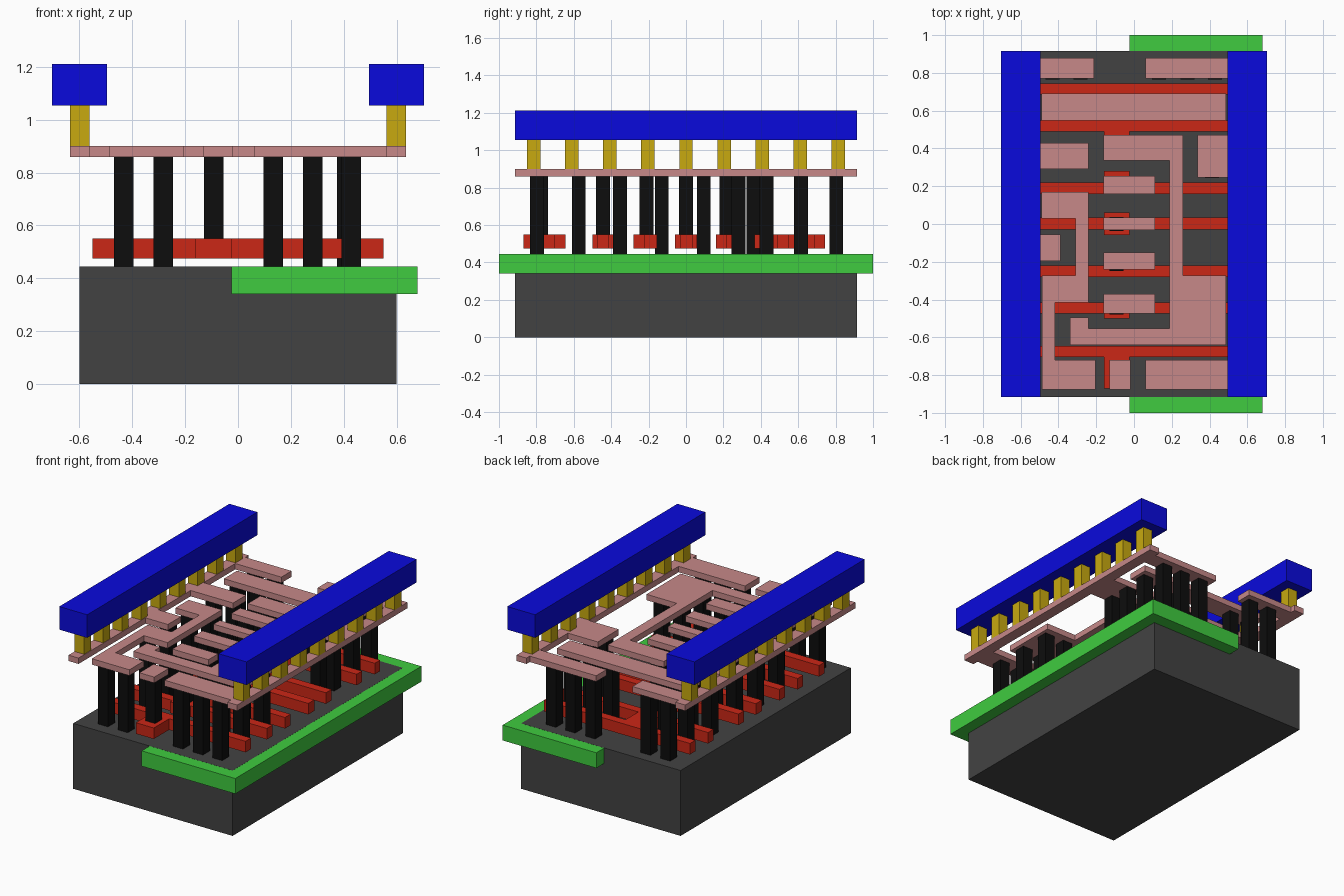
import bpy, bmesh

if "Cube" in bpy.data.objects:
    bpy.data.objects.remove(bpy.data.objects["Cube"])


def material(name, rgb):
    m = bpy.data.materials.new(name)
    m.diffuse_color = (*rgb, 1)
    m.use_nodes = True
    m.node_tree.nodes["Principled BSDF"].inputs["Base Color"].default_value = m.diffuse_color
    return m


GREY = material("substrate_grey", (0.055, 0.055, 0.055))
GREEN = material("well_green", (0.05, 0.6, 0.05))
RED = material("gate_red", (0.6, 0.02, 0.008))
BLACK = material("contact_black", (0.004, 0.004, 0.004))
PINK = material("metal_pink", (0.57, 0.25, 0.25))
GOLD = material("via_gold", (0.58, 0.4, 0.005))
BLUE = material("rail_blue", (0.003, 0.003, 0.72))


def slab(name, outline, z0, z1, mat):
    """Extrude a flat outline from z0 up to z1."""
    bm = bmesh.new()
    face = bm.faces.new([bm.verts.new((x, y, z0)) for x, y in outline])
    top = bmesh.ops.extrude_face_region(bm, geom=[face])["geom"]
    verts = [v for v in top if isinstance(v, bmesh.types.BMVert)]
    bmesh.ops.translate(bm, verts=verts, vec=(0, 0, z1 - z0))
    bmesh.ops.recalc_face_normals(bm, faces=bm.faces)
    mesh = bpy.data.meshes.new(name)
    bm.to_mesh(mesh)
    bm.free()
    mesh.materials.append(mat)
    obj = bpy.data.objects.new(name, mesh)
    bpy.context.collection.objects.link(obj)
    return obj


def rect(x0, x1, y0, y1):
    return [(x0, y0), (x1, y0), (x1, y1), (x0, y1)]


def post(name, x, y, z0, z1, mat, h=0.037):
    slab(name, rect(x - h, x + h, y - h, y + h), z0, z1, mat)


# Base block and the well set into it
slab("substrate", rect(-0.6, 0.6, -0.915, 0.915), 0, 0.445, GREY)
slab("well", rect(-0.025, 0.68, -1, 1), 0.34, 0.4445, GREEN)

# Gate bars, each with a contact pad sticking out below and/or above
P0, P1 = -0.16, -0.025
for lo, hi, pad_lo, pad_hi in [(0.16, 0.22, 0.16, 0.28), (-0.03, 0.035, -0.058, 0.06),
                               (-0.28, -0.22, -0.28, -0.155), (-0.475, -0.415, -0.5, -0.39),
                               (-0.705, -0.645, -0.87, -0.645)]:
    pts = [(-0.55, lo)]
    if pad_lo < lo:
        pts += [(P0, lo), (P0, pad_lo), (P1, pad_lo), (P1, lo)]
    pts += [(0.55, lo), (0.55, hi)]
    if pad_hi > hi:
        pts += [(P1, hi), (P1, pad_hi), (P0, pad_hi), (P0, hi)]
    slab("gate_bar", pts + [(-0.55, hi)], 0.475, 0.55, RED)

# Linked pair of gate bars at the back
slab("gate_bar_pair", [
    (-0.55, 0.49), (P0, 0.49), (P0, 0.365), (P1, 0.365), (P1, 0.49), (0.55, 0.49),
    (0.55, 0.548), (P1, 0.548), (P1, 0.685), (0.55, 0.685), (0.55, 0.743),
    (-0.55, 0.743), (-0.55, 0.685), (P0, 0.685), (P0, 0.548), (-0.55, 0.548)],
    0.475, 0.55, RED)

# Contacts standing on the substrate
L1, L2, R1, R2, R3 = -0.432, -0.283, 0.133, 0.283, 0.428
rows = [(-0.797, (L1, L2, R1, R2, R3)), (-0.573, (L2, R2, R3)), (-0.353, (L1, L2, R2, R3)),
        (-0.13, (L1,)), (0.095, (L1, L2)), (0.28, (0.412,)), (0.36, (L1, L2)),
        (0.43, (0.412,)), (0.614, (L1, L2, R1, R2, R3)), (0.803, (L1, L2, R1, R2, R3))]
for y, xs in rows:
    for x in xs:
        post("contact", x, y, 0.445, 0.86, BLACK)

# Contacts standing on the gate pads
for y in (-0.775, -0.443, -0.212, 0, 0.215, 0.43):
    post("gate_contact", -0.092, y, 0.55, 0.86, BLACK)

# Lower metal: supply strips with tabs
def metal(name, pts):
    slab(name, pts, 0.86, 0.9, PINK)


def supply(name, side, tabs):
    inner, outer = side * 0.56, side * 0.635
    pts = [(outer, 0.915), (outer, -0.915), (inner, -0.915)]
    for x, y0, y1 in tabs:
        pts += [(inner, y0), (x, y0), (x, y1), (inner, y1)]
    metal(name, pts + [(inner, 0.915)])


supply("left_supply_strip", -1, [(-0.39, -0.197, -0.055), (-0.24, 0.29, 0.43), (-0.213, 0.77, 0.88)])
supply("right_supply_strip", 1, [(0.06, -0.875, -0.72), (0.335, 0.245, 0.47), (0.06, 0.77, 0.88)])

# Lower metal: signal traces
metal("back_trace", rect(-0.49, 0.488, 0.548, 0.69))
metal("front_pad", rect(-0.13, -0.018, -0.875, -0.72))
for y0, y1 in [(0.16, 0.255), (-0.032, 0.035), (-0.242, -0.15), (-0.475, -0.37)]:
    metal("middle_pad", rect(-0.162, 0.11, y0, y1))
metal("left_trace", [
    (-0.488, -0.875), (-0.205, -0.875), (-0.205, -0.72), (-0.418, -0.72),
    (-0.418, -0.415), (-0.24, -0.415), (-0.24, 0.17), (-0.49, 0.17),
    (-0.49, 0.028), (-0.31, 0.028), (-0.31, -0.272), (-0.488, -0.272)])
metal("right_trace", [
    (-0.34, -0.64), (0.488, -0.64), (0.488, -0.272), (0.26, -0.272),
    (0.26, 0.47), (-0.162, 0.47), (-0.162, 0.335), (0.187, 0.335),
    (0.187, -0.552), (-0.24, -0.552), (-0.24, -0.495), (-0.34, -0.495)])

# Upper power rails on rows of vias
for side, name in ((-1, "left"), (1, "right")):
    for i in range(9):
        post(name + "_via", side * 0.599, (i - 4) * 0.2035, 0.9, 1.055, GOLD, 0.036)
    x0, x1 = sorted((side * 0.495, side * 0.705))
    slab(name + "_power_rail", rect(x0, x1, -0.915, 0.915), 1.055, 1.212, BLUE)
